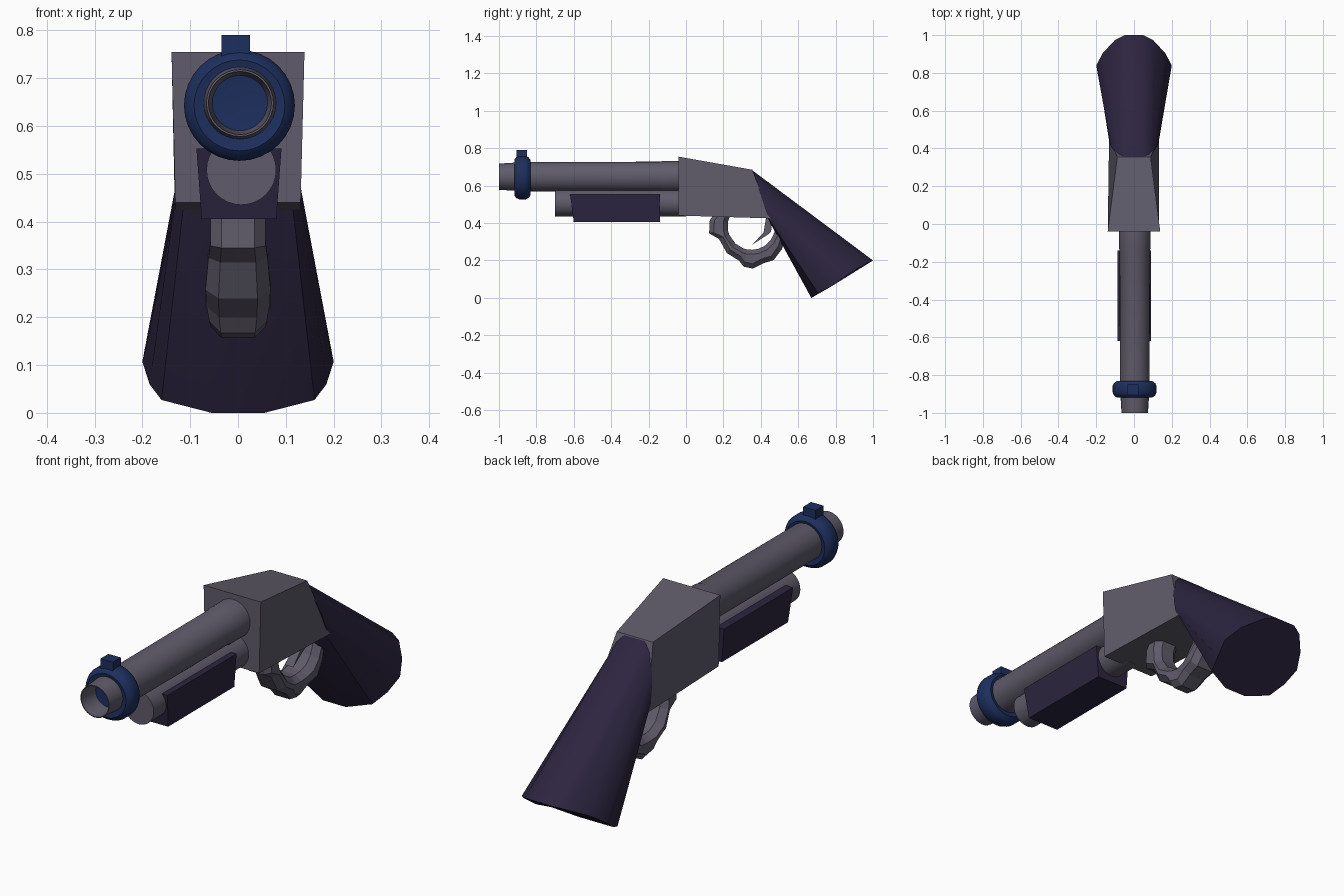
import bpy, bmesh
from math import sin, cos, pi, radians

if "Cube" in bpy.data.objects:
    bpy.data.objects.remove(bpy.data.objects["Cube"])


def material(name, rgb):
    m = bpy.data.materials.new(name)
    m.diffuse_color = (*rgb, 1)
    m.use_nodes = True
    m.node_tree.nodes["Principled BSDF"].inputs["Base Color"].default_value = m.diffuse_color
    return m


METAL = material("gunmetal", (0.115, 0.105, 0.145))
WOOD = material("dark_wood", (0.025, 0.018, 0.05))
BLUE = material("blue_trim", (0.012, 0.028, 0.11))


def loft(name, rings, mat, smooth=None):
    """Bridge rings of equal point count and cap both ends."""
    bm = bmesh.new()
    vs = [[bm.verts.new(p) for p in r] for r in rings]
    n = len(rings[0])
    for a, b in zip(vs, vs[1:]):
        for i in range(n):
            j = (i + 1) % n
            bm.faces.new((a[i], a[j], b[j], b[i]))
    bm.faces.new(vs[0])
    bm.faces.new(vs[-1])
    bmesh.ops.recalc_face_normals(bm, faces=bm.faces)
    me = bpy.data.meshes.new(name)
    bm.to_mesh(me)
    bm.free()
    ob = bpy.data.objects.new(name, me)
    bpy.context.collection.objects.link(ob)
    me.materials.append(mat)
    if smooth:
        bpy.ops.object.select_all(action='DESELECT')
        ob.select_set(True)
        bpy.context.view_layer.objects.active = ob
        bpy.ops.object.shade_smooth_by_angle(angle=radians(smooth))
    return ob


def lathe(name, profile, x, z, mat, n=32):
    """Turn (y, radius) points about an axis along y."""
    rings = [[(x + r * cos(2 * pi * i / n), y, z + r * sin(2 * pi * i / n))
              for i in range(n)] for y, r in profile]
    return loft(name, rings, mat, 35)


def quad(w_bottom, w_top, bottom, top, x=0):
    """Four-sided section; bottom and top are (y, z)."""
    return [(x - w_bottom, *bottom), (x + w_bottom, *bottom),
            (x + w_top, *top), (x - w_top, *top)]


def mirrored(half):
    return half + [(-x, y, z) for x, y, z in reversed(half)]


# Barrel with hollow muzzle, and the magazine tube beneath it
lathe("barrel", [(0.0, 0.083), (-0.13, 0.083), (-0.14, 0.08), (-0.86, 0.079),
                 (-0.92, 0.075), (-1.0, 0.07), (-1.0, 0.066), (-0.85, 0.052)],
      0.004, 0.648, METAL)
lathe("magazine_tube", [(0.0, 0.073), (-0.7, 0.073)], 0.007, 0.508, METAL)

# Blue muzzle band and front sight
lathe("muzzle_band", [(-0.912, 0.072), (-0.918, 0.095), (-0.908, 0.109),
                      (-0.892, 0.116), (-0.857, 0.116), (-0.842, 0.109),
                      (-0.832, 0.095), (-0.838, 0.072)], 0.003, 0.643, BLUE)
loft("front_sight", [quad(0.03, 0.03, (y, 0.74), (y, 0.79), -0.005)
                     for y in (-0.905, -0.85)], BLUE)

# Pump grip
loft("pump_grip", [quad(0.078, 0.089, (-0.6, 0.405), (-0.62, 0.553), 0.002),
                   quad(0.078, 0.089, (-0.14, 0.405), (-0.14, 0.553), 0.002)], WOOD)

# Tapered receiver block
loft("receiver", [quad(0.131, 0.139, (-0.04, 0.44), (-0.04, 0.755)),
                  quad(0.132, 0.088, (0.455, 0.425), (0.355, 0.685))], METAL)

# Flared stock
grip = [(0.05, 0.445, 0.41), (0.115, 0.44, 0.425), (0.13, 0.43, 0.455),
        (0.122, 0.41, 0.52), (0.105, 0.385, 0.59), (0.08, 0.365, 0.65),
        (0.05, 0.353, 0.683)]
butt = [(0.055, 0.67, 0.0), (0.16, 0.705, 0.027), (0.185, 0.775, 0.06),
        (0.2, 0.84, 0.107), (0.165, 0.905, 0.152), (0.1, 0.975, 0.188),
        (0.05, 1.0, 0.2)]
loft("stock", [mirrored(grip), mirrored(butt)], WOOD, 30)

# Lumpy trigger guard: arc of (angle, outer radius, half width)
arc = [(150, 0.2, 0.058), (172, 0.225, 0.058), (190, 0.23, 0.058),
       (202, 0.187, 0.062), (228, 0.196, 0.068), (250, 0.197, 0.066),
       (259, 0.222, 0.06), (272, 0.228, 0.058), (287, 0.21, 0.062),
       (303, 0.218, 0.068), (322, 0.205, 0.065), (345, 0.195, 0.062),
       (370, 0.19, 0.06)]
rings = []
for deg, ro, w in arc:
    c, s = cos(radians(deg)), sin(radians(deg))
    section = [(-0.55, 0.128), (0.55, 0.128), (1, 0.152), (1, ro - 0.025),
               (0.6, ro), (-0.6, ro), (-1, ro - 0.025), (-1, 0.152)]
    rings.append([(k * w, 0.35 + r * c, 0.385 + r * s) for k, r in section])
loft("trigger_guard", rings, METAL)

# Trigger blade
blade = [(0.355, 0.285), (0.415, 0.35), (0.43, 0.44), (0.465, 0.44),
         (0.455, 0.355), (0.44, 0.34)]
loft("trigger", [[(x, y, z) for y, z in blade] for x in (-0.02, 0.02)], METAL)
